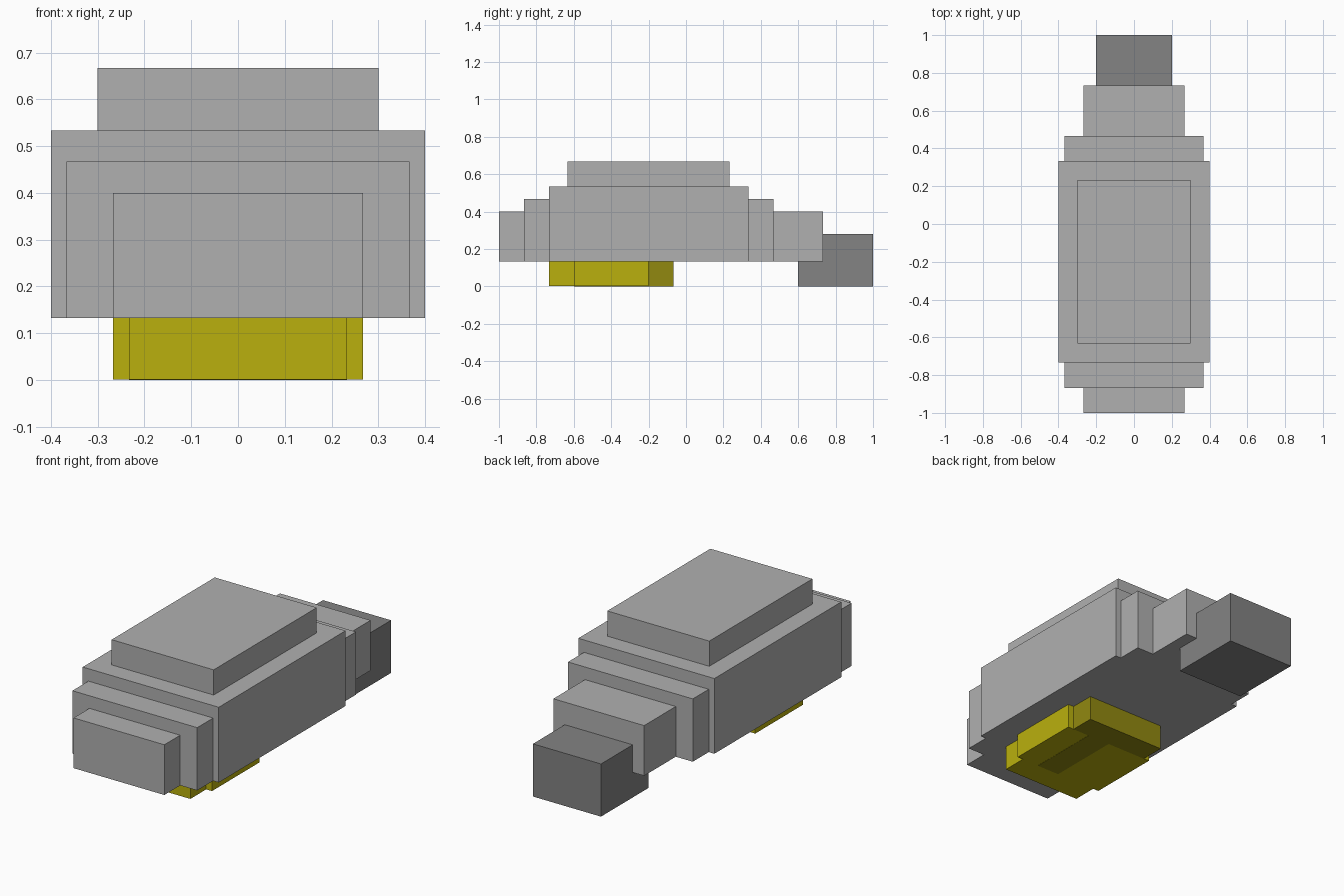
import bpy
import bmesh
from mathutils import Matrix, Vector

if "Cube" in bpy.data.objects:
    bpy.data.objects.remove(bpy.data.objects["Cube"])


def material(name, color):
    m = bpy.data.materials.new(name)
    m.diffuse_color = (*color, 1)
    m.use_nodes = True
    m.node_tree.nodes["Principled BSDF"].inputs["Base Color"].default_value = m.diffuse_color
    return m


GREY = material("light grey", (0.434, 0.434, 0.434))
DARK = material("dark grey", (0.227, 0.227, 0.227))
YELLOW = material("yellow", (0.491, 0.434, 0.004))
OLIVE = material("olive", (0.283, 0.25, 0.005))


def box(name, x, y, z, mat):
    """Box spanning the (low, high) ranges x, y and z."""
    low, high = (Vector(v) for v in zip(x, y, z))
    bm = bmesh.new()
    bmesh.ops.create_cube(bm, size=1, matrix=Matrix.Translation((low + high) / 2)
                          @ Matrix.Diagonal((*(high - low), 1)))
    mesh = bpy.data.meshes.new(name)
    bm.to_mesh(mesh)
    bm.free()
    mesh.materials.append(mat)
    bpy.context.collection.objects.link(bpy.data.objects.new(name, mesh))


def centred(name, half_width, y, z, mat):
    box(name, (-half_width, half_width), y, z, mat)


# Stepped hull: nested blocks, longest is lowest and narrowest
BASE = 0.133
centred("long_core", 0.267, (-1.0, 0.733), (BASE, 0.4), GREY)
centred("middle_step", 0.367, (-0.867, 0.467), (BASE, 0.467), GREY)
centred("main_body", 0.4, (-0.733, 0.333), (BASE, 0.533), GREY)
centred("roof_block", 0.3, (-0.633, 0.233), (0.533, 0.667), GREY)

# Block at the tail
centred("tail_block", 0.2, (0.6, 1.0), (0.0, 0.28), DARK)

# Underside unit with an olive rear end and inlay strip
centred("under_front", 0.233, (-0.733, -0.6), (0.001, BASE), YELLOW)
centred("under_middle", 0.267, (-0.6, -0.2), (0.001, BASE), YELLOW)
centred("under_rear", 0.233, (-0.2, -0.067), (0.0, BASE), OLIVE)
box("under_strip", (0.0, 0.133), (-0.6, -0.2), (0.0, 0.006), OLIVE)
